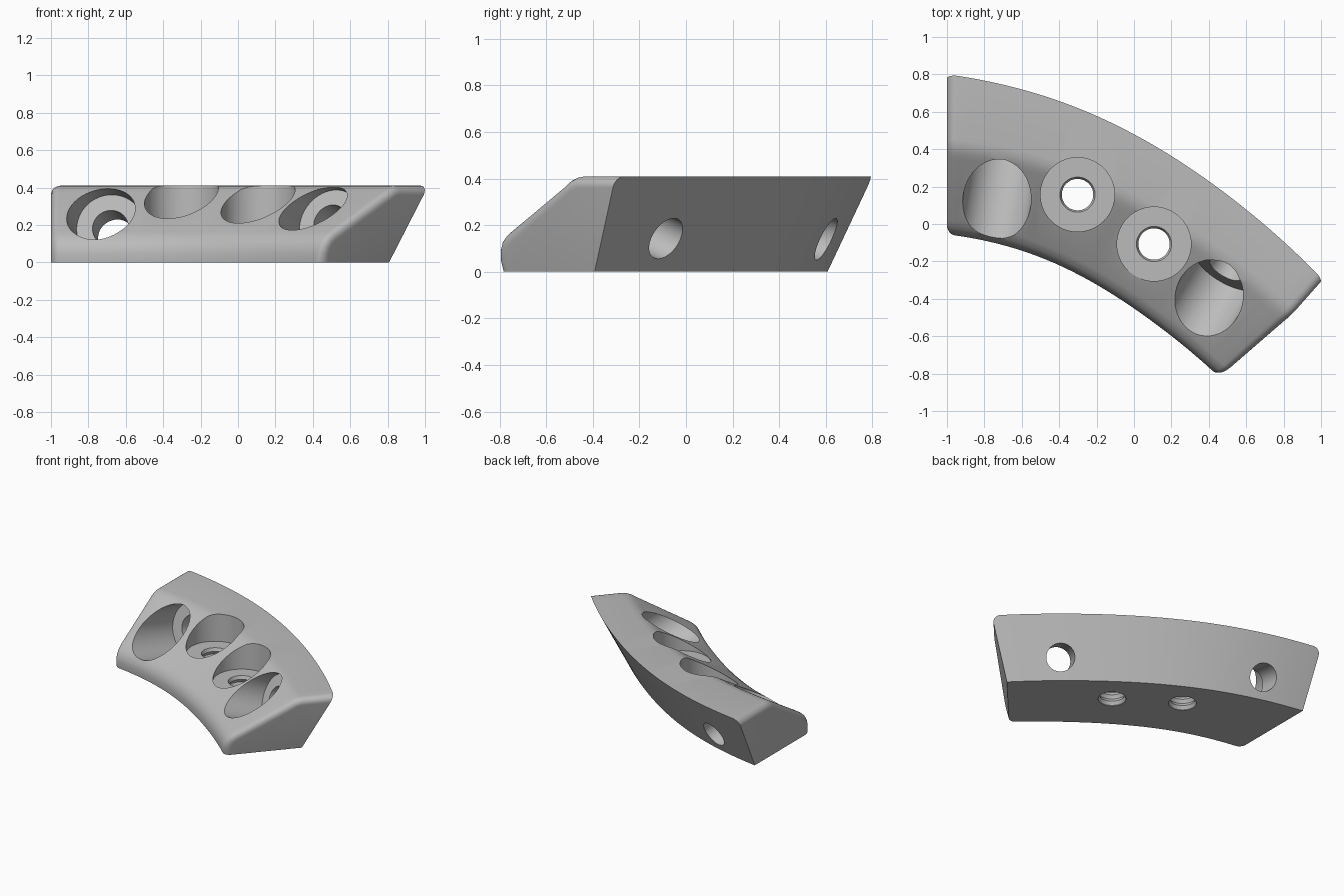
import bpy, bmesh
from math import acos, cos, sin, pi, radians
from mathutils import Vector

if "Cube" in bpy.data.objects:
    bpy.data.objects.remove(bpy.data.objects["Cube"])

grey = bpy.data.materials.new("plain grey")
grey.use_nodes = True
colour = (0.5, 0.5, 0.5, 1)
grey.diffuse_color = colour
grey.node_tree.nodes["Principled BSDF"].inputs["Base Color"].default_value = colour

AXIS = Vector((-1.6, -2.8, 0))   # centre of the curve
HEIGHT = 0.41
STEPS = 36
ROUND = 0.05                     # radius of the rounded end edges

# cross-section: radius at left end, radius at right end, height
PROFILE = [
    (3.46, 3.405, 0), (3.65, 3.615, HEIGHT),
    (3.31, 3.40, HEIGHT), (3.275, 3.365, 0.405), (3.24, 3.33, 0.392), (3.21, 3.30, 0.373),
    (2.88, 2.92, 0.162), (2.845, 2.885, 0.132), (2.82, 2.865, 0.095),
    (2.81, 2.855, 0.05), (2.815, 2.86, 0),
]
n = len(PROFILE)


def inward(j):
    """Direction in which a profile point moves where the ends are rounded."""
    if j == 0:
        return Vector((0, 0))
    if j == 1:
        return Vector((-0.46, -1))
    if j == n - 1:
        return Vector((1, 0))
    a, b = PROFILE[j - 1], PROFILE[j + 1]
    return Vector((a[2] - b[2], b[0] - a[0])).normalized()


def sweep_point(j, t, inset):
    """Point on the sweep between the upright left end and the leaning right end."""
    r0, r1, z = PROFILE[j]
    shift = inward(j) * inset
    r0, r1, z = r0 + shift.x, r1 + shift.x, z + shift.y
    start = acos(0.6 / r0)
    end = acos((0.208 + 0.24 * z) / r1) - radians(41.5)
    a = start + (end - start) * t
    r = r0 + (r1 - r0) * t + 0.012 * sin(pi * t) + 0.01 * sin(2 * pi * t)
    return AXIS + Vector((r * cos(a), r * sin(a), z))


def new_object(name, bm):
    bmesh.ops.recalc_face_normals(bm, faces=bm.faces)
    mesh = bpy.data.meshes.new(name)
    bm.to_mesh(mesh)
    bm.free()
    obj = bpy.data.objects.new(name, mesh)
    bpy.context.collection.objects.link(obj)
    mesh.materials.append(grey)
    return obj


def skin(bm, rings):
    """Join closed rings of points into a capped solid."""
    rings = [[bm.verts.new(p) for p in ring] for ring in rings]
    for a, b in zip(rings, rings[1:]):
        for j in range(len(a)):
            k = (j + 1) % len(a)
            bm.faces.new((a[j], a[k], b[k], b[j]))
    bm.faces.new(rings[0])
    bm.faces.new(rings[-1])


# curved body with rounded ends
half_round = [(ROUND / 2 * (1 - cos(i * pi / 12)), ROUND * (1 - sin(i * pi / 12)))
              for i in range(7)]
stations = list(half_round)
stations += [(i / STEPS, 0) for i in range(2, STEPS - 1)]
stations += [(1 - t, inset) for t, inset in reversed(half_round)]
bm = bmesh.new()
skin(bm, [[sweep_point(j, t, inset) for j in range(n)] for t, inset in stations])
body = new_object("curved_bracket", bm)


def cut_bore(name, origin, direction, steps):
    """Subtract a round bore given as (distance along axis, radius) steps."""
    turn = Vector(direction).to_track_quat('Z', 'Y')
    sides = 64
    bm = bmesh.new()
    skin(bm, [[Vector(origin) + turn @ Vector((r * cos(2 * pi * i / sides),
                                               r * sin(2 * pi * i / sides), d))
               for i in range(sides)] for d, r in steps])
    cutter = new_object(name, bm)
    cutter.hide_render = True
    mod = body.modifiers.new(name, 'BOOLEAN')
    mod.operation = 'DIFFERENCE'
    mod.solver = 'EXACT'
    mod.object = cutter
    bpy.context.view_layer.objects.active = body
    bpy.ops.object.modifier_apply(modifier=name)
    bpy.data.objects.remove(cutter)


# upright counterbored screw holes with grooved walls
FLOOR = 0.204
grooves = [(-0.07 + 0.025 * i, 0.098 if i % 2 else 0.084) for i in range(11)]
for x, y in ((-0.302, 0.157), (0.107, -0.107)):
    cut_bore("counterbore", (x, y, 0), (0, 0, 1),
             grooves + [(FLOOR, 0.094), (FLOOR, 0.198), (0.8, 0.198)])

# slanted pockets with holes out through the back wall
for mouth, exit_point in (((-0.737, 0.1, 0.267), (-0.65, 0.62, 0.135)),
                          ((0.417, -0.367, 0.275), (0.585, -0.085, 0.142))):
    mouth, exit_point = Vector(mouth), Vector(exit_point)
    cut_bore("pocket", exit_point, exit_point - mouth,
             [(-1.4, 0.183), (-0.2, 0.183), (-0.2, 0.097), (0.3, 0.097)])

# smooth curves, crisp edges
bpy.ops.object.select_all(action='DESELECT')
body.select_set(True)
bpy.context.view_layer.objects.active = body
bpy.ops.object.shade_smooth_by_angle(angle=radians(30))
